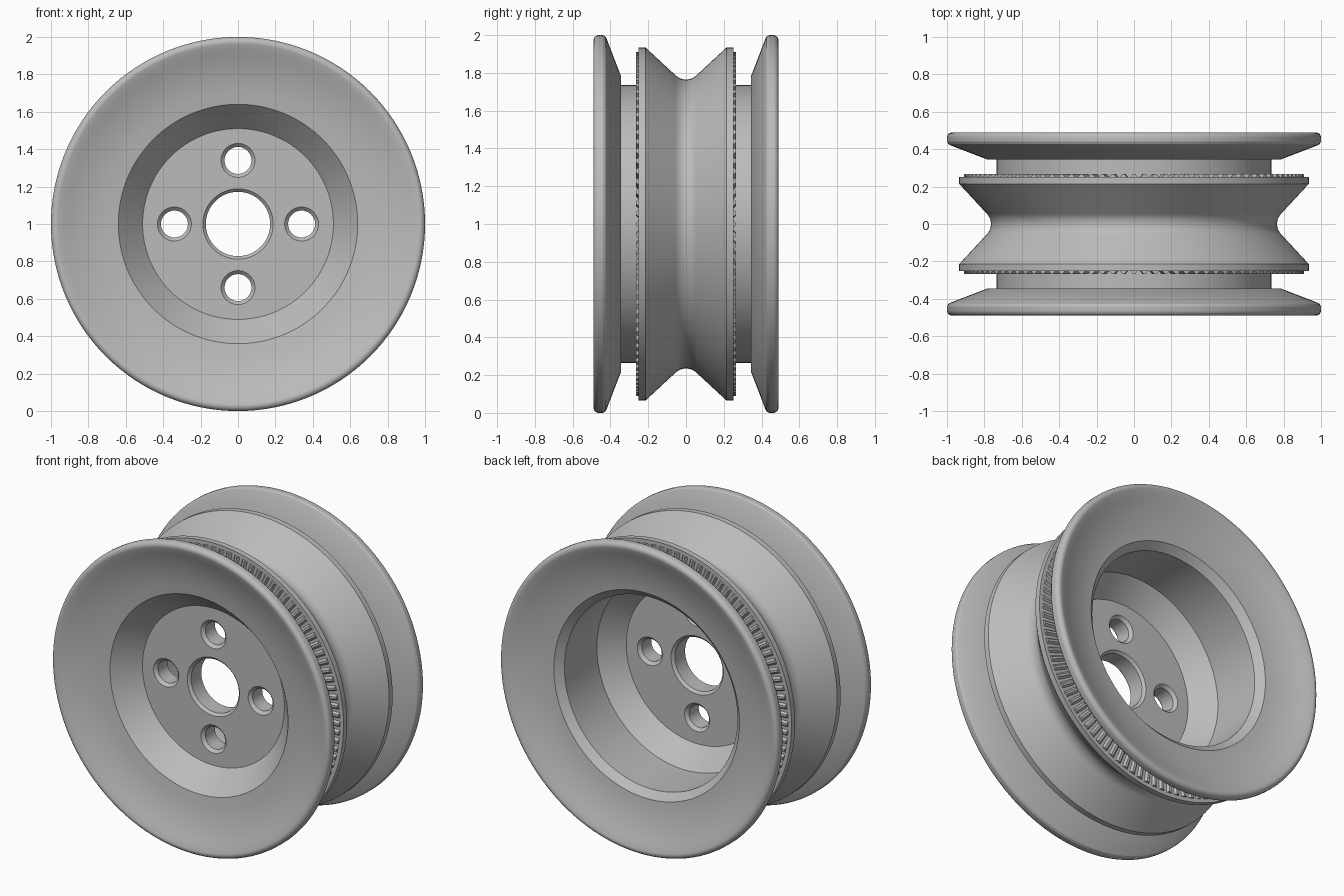
import bpy, bmesh, math
from mathutils import Matrix, Vector

if "Cube" in bpy.data.objects:
    bpy.data.objects.remove(bpy.data.objects["Cube"])

metal = bpy.data.materials.new("grey metal")
metal.diffuse_color = (0.5, 0.5, 0.5, 1)
metal.use_nodes = True
metal.node_tree.nodes["Principled BSDF"].inputs["Base Color"].default_value = metal.diffuse_color
AXLE = Vector((0, 0, 1))
WEB_FRONT, WEB_BACK = -0.252, -0.115


def arc(cy, cr, rad, a0, a1, n):
    """Points (y, radius) on an arc, angles in degrees from +y towards +radius."""
    return [(cy + rad * math.cos(math.radians(a0 + (a1 - a0) * i / n)),
             cr + rad * math.sin(math.radians(a0 + (a1 - a0) * i / n))) for i in range(n + 1)]


def finish(bm, name):
    bmesh.ops.recalc_face_normals(bm, faces=bm.faces)
    mesh = bpy.data.meshes.new(name)
    bm.to_mesh(mesh)
    bm.free()
    mesh.materials.append(metal)
    obj = bpy.data.objects.new(name, mesh)
    bpy.context.collection.objects.link(obj)
    return obj


def lathe(name, profile, segs, closed, centre=AXLE):
    """Revolve (y, radius) points about an axis parallel to y."""
    bm = bmesh.new()
    rings = []
    for s in range(segs):
        a = 2 * math.pi * s / segs
        rings.append([bm.verts.new(centre + Vector((r * math.sin(a), y, r * math.cos(a))))
                      for y, r in profile])
    n = len(profile)
    for s in range(segs):
        p, q = rings[s], rings[(s + 1) % segs]
        for i in range(n if closed else n - 1):
            j = (i + 1) % n
            bm.faces.new((p[i], p[j], q[j], q[i]))
    if not closed:
        bm.faces.new([r[0] for r in rings])
        bm.faces.new([r[-1] for r in rings])
    return finish(bm, name)


# Outer half profile from the groove bottom to the back lip
half = arc(0, 0.845, 0.08, -90, -45, 6)
half += [(0.215, 0.935), (0.252, 0.935), (0.252, 0.735), (0.345, 0.735),
         (0.345, 0.785), (0.42, 0.98), (0.427, 0.993), (0.44, 1.0)]
half += arc(0.462, 0.972, 0.028, 90, -20, 7)
outer = [(-y, r) for y, r in reversed(half)] + half[1:]

# Hollow dished face of a lip, flattening from the rim inwards
dish = [(0.476, 0.93), (0.463, 0.90), (0.448, 0.86), (0.435, 0.82), (0.424, 0.78),
        (0.415, 0.74), (0.408, 0.70)]

# Back dish and chamfer, the deep barrel and the web, front cone and dish
inner = dish + [(0.404, 0.667), (0.36, 0.622), (0.015, 0.63),
                (WEB_BACK, 0.51), (WEB_BACK, 0.15), (WEB_FRONT, 0.15), (WEB_FRONT, 0.51),
                (-0.40, 0.64)] + [(-y, r) for y, r in reversed(dish)]
wheel = lathe("wheel_body", outer + inner, 128, True)

# Chamfered centre bore and four bolt holes
holes = [(0, 0, 0.172, 0.188, 64)]
for k in range(4):
    a = k * math.pi / 2
    holes.append((0.34 * math.cos(a), 0.34 * math.sin(a), 0.072, 0.091, 32))
for x, z, r, R, segs in holes:
    c = R - r
    prof = [(WEB_FRONT - 0.04, R), (WEB_FRONT, R), (WEB_FRONT + c, r),
            (WEB_BACK - c, r), (WEB_BACK, R), (WEB_BACK + 0.04, R)]
    cutter = lathe("hole_cutter", prof, segs, False, AXLE + Vector((x, 0, z)))
    cutter.hide_render = True
    mod = wheel.modifiers.new("hole", 'BOOLEAN')
    mod.operation = 'DIFFERENCE'
    mod.solver = 'EXACT'
    mod.object = cutter
    bpy.context.view_layer.update()
    cut = bpy.data.meshes.new_from_object(
        wheel.evaluated_get(bpy.context.evaluated_depsgraph_get()))
    wheel.modifiers.clear()
    wheel.data = cut
    bpy.data.objects.remove(cutter)

bpy.context.view_layer.objects.active = wheel
wheel.select_set(True)
bpy.ops.object.shade_smooth_by_angle(angle=math.radians(25))

# Wedge-shaped radial teeth on both side walls of the grooved ring
TEETH = 100
for side, name in ((-1, "front_teeth"), (1, "back_teeth")):
    bm = bmesh.new()
    for t in range(TEETH):
        m = (Matrix.Translation(AXLE) @ Matrix.Rotation(2 * math.pi * t / TEETH, 4, 'Y')
             @ Matrix.Translation((0, side * 0.258, 0.86)))
        tooth = bmesh.ops.create_cube(bm, size=1)["verts"]
        for v in tooth:
            width = 0.014 if v.co.y * side > 0 else 0.04
            v.co = m @ Vector((v.co.x * width, v.co.y * 0.016, v.co.z * 0.1))
    finish(bm, name)
